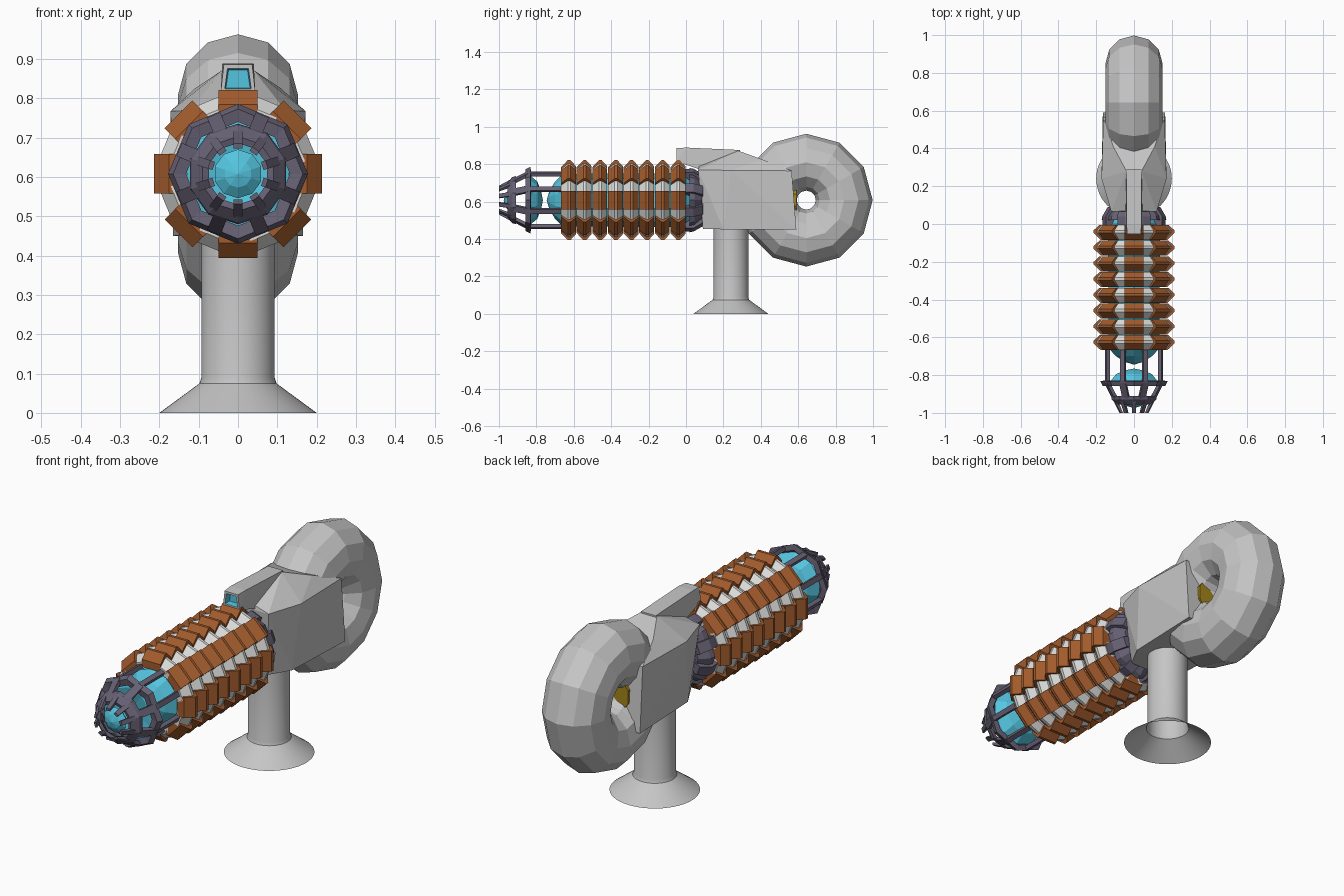
import bpy, bmesh, math
from mathutils import Vector

if "Cube" in bpy.data.objects:
    bpy.data.objects.remove(bpy.data.objects["Cube"])

AX = 0.608   # height of the barrel axis


def material(name, r, g, b):
    m = bpy.data.materials.new(name)
    m.diffuse_color = (r, g, b, 1)
    m.use_nodes = True
    m.node_tree.nodes["Principled BSDF"].inputs["Base Color"].default_value = m.diffuse_color
    return m


GREY = material("light grey", 0.56, 0.56, 0.56)
WHITE = material("off white", 0.70, 0.70, 0.69)
ORANGE = material("burnt orange", 0.36, 0.105, 0.026)
PURPLE = material("slate purple", 0.135, 0.12, 0.175)
TEAL = material("cyan", 0.09, 0.56, 0.74)
GOLD = material("gold", 0.36, 0.23, 0.01)


def finish(name, bm, *mats):
    bmesh.ops.recalc_face_normals(bm, faces=bm.faces)
    me = bpy.data.meshes.new(name)
    bm.to_mesh(me)
    bm.free()
    ob = bpy.data.objects.new(name, me)
    bpy.context.collection.objects.link(ob)
    for m in mats:
        me.materials.append(m)
    return ob


def on_axis(a, y, r, t=0.0):
    """Point at angle a from the top, radius r, tangential offset t."""
    return Vector((r * math.sin(a) + t * math.cos(a), y,
                   AX + r * math.cos(a) - t * math.sin(a)))


def lathe(name, profile, n, mat, closed=False, turn=0.0):
    """Spin a (y, r) profile round the barrel axis."""
    bm = bmesh.new()
    rings = []
    for y, r in profile:
        if r == 0:
            rings.append([bm.verts.new((0, y, AX))] * n)
        else:
            rings.append([bm.verts.new(on_axis(math.tau * (i + turn) / n, y, r)) for i in range(n)])
    pairs = list(zip(rings, rings[1:]))
    if closed:
        pairs.append((rings[-1], rings[0]))
    for A, B in pairs:
        for i in range(n):
            j = (i + 1) % n
            bm.faces.new(list(dict.fromkeys((A[i], A[j], B[j], B[i]))))
    return finish(name, bm, mat)


def wedge(bm, a, profile, half, index=0):
    """Extrude a closed (y, r) profile sideways at angle a."""
    L = [bm.verts.new(on_axis(a, y, r, -half)) for y, r in profile]
    R = [bm.verts.new(on_axis(a, y, r, half)) for y, r in profile]
    faces = [bm.faces.new(L), bm.faces.new(R[::-1])]
    for i in range(len(L)):
        j = (i + 1) % len(L)
        faces.append(bm.faces.new((L[i], R[i], R[j], L[j])))
    for f in faces:
        f.material_index = index


def spokes(name, profile, half, n, mat, turn=0.0):
    bm = bmesh.new()
    for i in range(n):
        wedge(bm, math.tau * (i + turn) / n, profile, half)
    return finish(name, bm, mat)


def hull(points):
    """Convex solid from half-side points mirrored in x."""
    bm = bmesh.new()
    for x, y, z in points:
        bm.verts.new((x, y, z))
        bm.verts.new((-x, y, z))
    bmesh.ops.convex_hull(bm, input=bm.verts)
    bmesh.ops.dissolve_limit(bm, angle_limit=0.02, verts=bm.verts, edges=bm.edges)
    return bm


# Pedestal: smooth flared foot and column
bm = bmesh.new()
n = 48
rings = [[bm.verts.new((r * math.cos(math.tau * i / n), 0.24 + r * math.sin(math.tau * i / n), z))
          for i in range(n)] for r, z in ((0.2, 0), (0.098, 0.075), (0.093, 0.09), (0.093, 0.5))]
for A, B in zip(rings, rings[1:]):
    for i in range(n):
        bm.faces.new((A[i], A[(i + 1) % n], B[(i + 1) % n], B[i]))
pedestal = finish("pedestal", bm, GREY)
bpy.context.view_layer.objects.active = pedestal
pedestal.select_set(True)
bpy.ops.object.shade_smooth_by_angle(angle=math.radians(30))
pedestal.select_set(False)

# Ring coil at the back
bpy.ops.mesh.primitive_torus_add(location=(0, 0.643, AX), rotation=(0, math.pi / 2, 0),
                                 major_segments=12, minor_segments=12,
                                 major_radius=0.203, minor_radius=0.152)
coil = bpy.context.object
coil.name = "rear_ring"
coil.data.materials.append(GREY)

# Housing with tapered front and sloped roof
finish("housing", hull([(0.09, 0.09, 0.455), (0.12, 0.065, 0.77), (0.15, 0.2, 0.452),
                        (0.172, 0.24, 0.767), (0.165, 0.59, 0.45), (0.162, 0.565, 0.765),
                        (0.04, 0.28, 0.872), (0.11, 0.41, 0.825), (0.04, 0.07, 0.79)]), GREY)

# Sight fin on top with recessed lens
bm = hull([(0.036, -0.052, 0.886), (0.044, -0.052, 0.815), (0.04, 0.0, 0.889), (0.044, 0.0, 0.815),
           (0.044, 0.08, 0.77), (0.04, 0.29, 0.876), (0.044, 0.29, 0.77)])
front = [f for f in bm.faces if f.normal.y < -0.9 or f.calc_center_median().y < -0.05]
bmesh.ops.inset_region(bm, faces=front, thickness=0.014)
inner = bmesh.ops.inset_region(bm, faces=front, thickness=0.004)
for v in {v for f in front for v in f.verts}:
    v.co.y += 0.03
for f in front + inner["faces"]:
    f.material_index = 1
finish("sight_fin", bm, GREY, TEAL)

# Inner cores
lathe("gold_core", [(-0.1, 0), (-0.1, 0.105), (0.59, 0.105), (0.59, 0)], 10, GOLD)
lathe("energy_core", [(-0.745, 0), (-0.73, 0.05), (-0.70, 0.1), (-0.66, 0.14),
                      (0.0, 0.145), (0.03, 0.12), (0.05, 0)], 10, TEAL)
lathe("front_lens", [(-0.765, 0), (-0.775, 0.05), (-0.795, 0.1), (-0.84, 0.137),
                     (-0.845, 0.12), (-0.82, 0)], 10, TEAL)
lathe("nose_lens", [(-0.975, 0), (-0.965, 0.035), (-0.945, 0.062), (-0.93, 0.05), (-0.92, 0)], 10, TEAL)

# Barrel fins: eight rows of alternating orange and white bricks
bm = bmesh.new()
pitch = 0.0835
for row in range(8):
    y = -0.668 + row * pitch
    for k in range(16):
        orange = k % 2 == 0
        peak, low = (0.214, 0.176) if orange else (0.2, 0.17)
        prof = [(y, 0.14), (y, low), (y + 0.036, peak), (y + 0.05, peak),
                (y + pitch - 0.004, low + 0.006), (y + pitch - 0.004, 0.14)]
        wedge(bm, math.tau * k / 16, prof, 0.05 if orange else 0.036, 0 if orange else 1)
finish("barrel_bricks", bm, ORANGE, WHITE)

# Front cage: rings and struts
lathe("cage_ring", [(-0.858, 0.165), (-0.832, 0.178), (-0.828, 0.15), (-0.852, 0.132)], 8, PURPLE, True)
spokes("cage_struts", [(-0.84, 0.142), (-0.84, 0.162), (-0.64, 0.162), (-0.64, 0.142)],
       0.012, 8, PURPLE, 0.5)
spokes("cage_slants", [(-0.92, 0.1), (-0.925, 0.118), (-0.845, 0.162), (-0.845, 0.142)],
       0.018, 8, PURPLE, 0.5)
lathe("nose_ring", [(-0.91, 0.128), (-0.928, 0.124), (-0.955, 0.095), (-0.95, 0.078), (-0.912, 0.105)],
      10, PURPLE, True)
spokes("nose_prongs", [(-0.93, 0.095), (-0.93, 0.115), (-1.0, 0.077), (-1.0, 0.065)],
       0.011, 10, PURPLE)

# Rear collar: tapered ring and braces between barrel and housing
lathe("rear_collar", [(0.02, 0.172), (0.045, 0.165), (0.085, 0.125), (0.085, 0.1), (0.02, 0.145)],
      8, PURPLE, True)
spokes("collar_braces", [(-0.02, 0.14), (-0.02, 0.17), (0.04, 0.172), (0.09, 0.14), (0.09, 0.1)],
       0.025, 8, PURPLE, 0.5)
